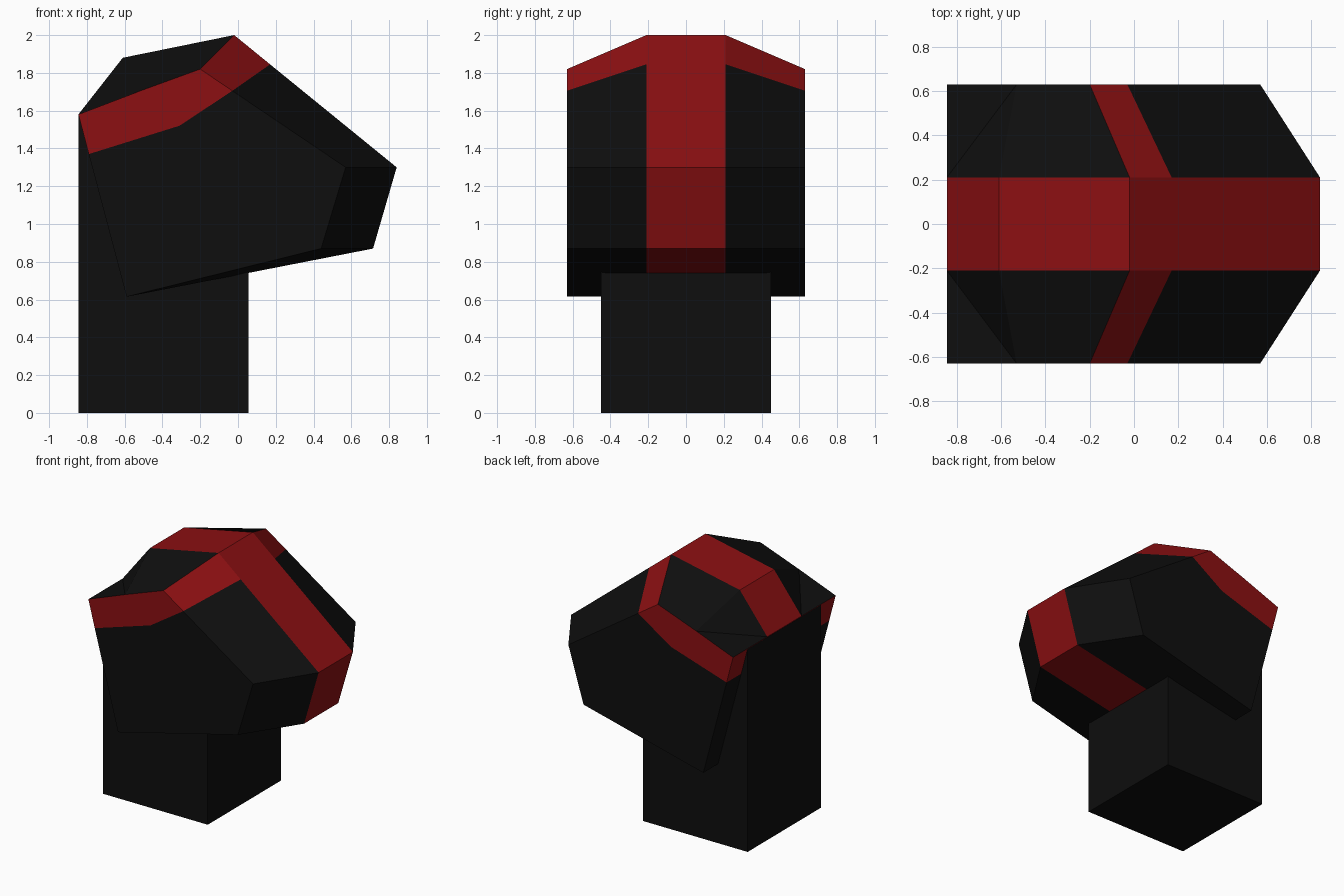
import bpy, bmesh

if "Cube" in bpy.data.objects:
    bpy.data.objects.remove(bpy.data.objects["Cube"])


def material(name, rgb):
    m = bpy.data.materials.new(name)
    m.diffuse_color = (*rgb, 1)
    m.use_nodes = True
    m.node_tree.nodes["Principled BSDF"].inputs["Base Color"].default_value = m.diffuse_color
    return m


BLACK, RED = 0, 1
MATS = [material("black", (0.0044, 0.0044, 0.0044)),
        material("dark_red", (0.262, 0.005, 0.006))]


def finish(name, bm):
    bmesh.ops.remove_doubles(bm, verts=bm.verts, dist=0.0005)
    bmesh.ops.recalc_face_normals(bm, faces=bm.faces)
    me = bpy.data.meshes.new(name)
    bm.to_mesh(me)
    bm.free()
    for m in MATS:
        me.materials.append(m)
    ob = bpy.data.objects.new(name, me)
    bpy.context.collection.objects.link(ob)
    return ob


# Neck post
bm = bmesh.new()
bmesh.ops.create_cube(bm, size=1)
for v in bm.verts:
    v.co = (-0.395 + v.co.x * 0.9, v.co.y * 0.9, (v.co.z + 0.5) * 1.575)
finish("neck_post", bm)

# Head: (x, z) points on the inner section (y = 0.21) and outer section (y = 0.63)
IN_Y, OUT_Y = 0.21, 0.63
inner = {"rear": (-0.845, 1.58), "crown": (-0.61, 1.88), "peak": (-0.02, 2.0),
         "band": (0.17, 1.845), "nose": (0.84, 1.3), "chin": (0.715, 0.87),
         "base": (-0.59, 0.615), "nape": (-0.79, 1.37)}
outer = {"rear": (-0.845, 1.58), "crown": (-0.53, 1.70), "peak": (-0.2, 1.82),
         "band": (-0.03, 1.705), "nose": (0.57, 1.3), "chin": (0.44, 0.87),
         "base": (-0.59, 0.615), "nape": (-0.79, 1.37), "bend": (-0.31, 1.52)}

bm = bmesh.new()


def face(points, color):
    f = bm.faces.new([bm.verts.new(p) for p in points])
    f.material_index = color


def i(key, s):
    return (inner[key][0], s * IN_Y, inner[key][1])


def o(key, s):
    return (outer[key][0], s * OUT_Y, outer[key][1])


# Red centre stripe runs round the whole inner section
keys = list(inner)
for a, b in zip(keys, keys[1:] + keys[:1]):
    face([i(a, -1), i(b, -1), i(b, 1), i(a, 1)],
         BLACK if (a, b) == ("base", "nape") else RED)

for s in (-1, 1):
    # Bevel panels between the centre stripe and the sides
    for a, b, c in (("crown", "peak", BLACK), ("peak", "band", RED),
                    ("band", "nose", BLACK), ("nose", "chin", BLACK),
                    ("chin", "base", BLACK), ("base", "nape", BLACK),
                    ("nape", "rear", RED)):
        face([i(a, s), i(b, s), o(b, s), o(a, s)], c)
    face([i("rear", s), i("crown", s), o("crown", s)], BLACK)
    face([i("rear", s), o("crown", s), o("rear", s)], BLACK)
    # Side: red band above, black cheek below
    face([o(k, s) for k in ("rear", "crown", "peak", "band", "bend", "nape")], RED)
    face([o(k, s) for k in ("nape", "bend", "band", "nose", "chin", "base")], BLACK)

finish("head", bm)
